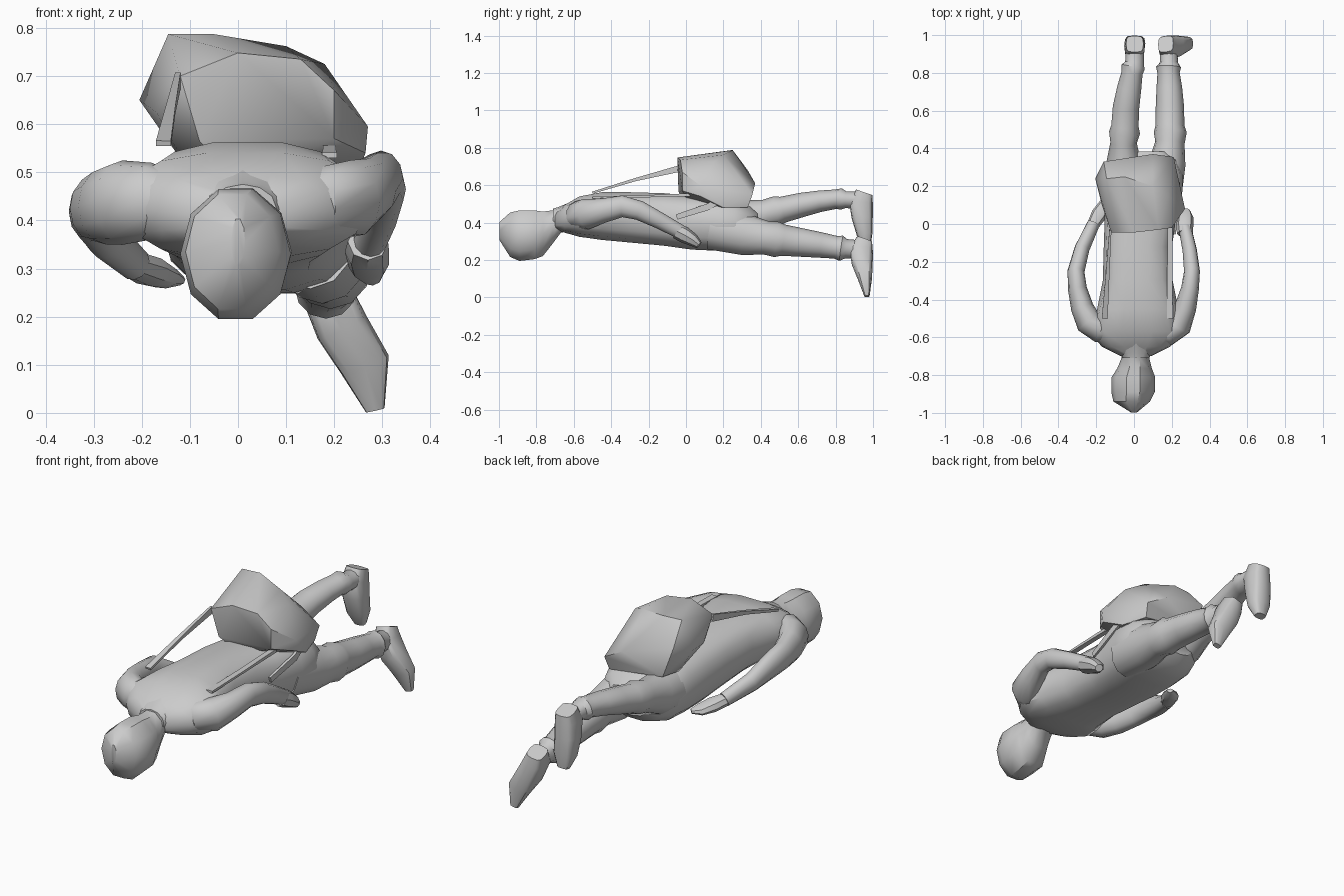
import bpy, bmesh, math
from mathutils import Vector


def finish(name, bm, angle=40):
    bmesh.ops.recalc_face_normals(bm, faces=bm.faces[:])
    me = bpy.data.meshes.new(name)
    bm.to_mesh(me)
    bm.free()
    ob = bpy.data.objects.new(name, me)
    bpy.context.collection.objects.link(ob)
    bpy.ops.object.select_all(action='DESELECT')
    ob.select_set(True)
    bpy.context.view_layer.objects.active = ob
    bpy.ops.object.shade_smooth_by_angle(angle=math.radians(angle))
    return ob


def loft(name, rings, n=12, power=1.0, axis=None, turn=0.0):
    """Skin oval rings (x, y, z, half width, half depth) along their path."""
    bm = bmesh.new()
    loops = []
    pts = [Vector(r[:3]) for r in rings]
    for i, r in enumerate(rings):
        t = axis or pts[min(i + 1, len(pts) - 1)] - pts[max(i - 1, 0)]
        t = Vector(t).normalized()
        u = (Vector((1, 0, 0)) - t * t.x).normalized()
        v = u.cross(t)
        loop = []
        for k in range(n):
            a = 2 * math.pi * k / n + turn
            c, s = math.cos(a), math.sin(a)
            c = math.copysign(abs(c) ** power, c)
            s = math.copysign(abs(s) ** power, s)
            loop.append(bm.verts.new(pts[i] + u * r[3] * c + v * r[4] * s))
        loops.append(loop)
    for a, b in zip(loops, loops[1:]):
        for k in range(n):
            bm.faces.new((a[k], a[(k + 1) % n], b[(k + 1) % n], b[k]))
    bm.faces.new(loops[0])
    bm.faces.new(loops[-1])
    return finish(name, bm)


def hull(name, points, angle=45):
    """Faceted solid wrapped around a few corner points."""
    bm = bmesh.new()
    for p in points:
        bm.verts.new(p)
    bmesh.ops.convex_hull(bm, input=bm.verts[:])
    return finish(name, bm, angle)


Y = (0, 1, 0)

# Head and neck, face down
loft("head", [(0, -.998, .355, .015, .05), (-.012, -.94, .335, .097, .125),
              (-.005, -.89, .33, .115, .142), (-.003, -.81, .335, .115, .137),
              (.003, -.765, .34, .092, .125), (.007, -.715, .375, .075, .095),
              (.01, -.67, .41, .068, .068), (.01, -.60, .43, .08, .07)], n=10, axis=Y)
loft("collar", [(.01, -.71, .425, .07, .05), (.01, -.685, .42, .085, .062),
                (.01, -.63, .425, .13, .08)], axis=Y)

# Torso and hips
loft("torso", [(.01, -.70, .41, .08, .045), (.01, -.65, .42, .18, .075),
               (.015, -.57, .432, .25, .11), (.02, -.45, .435, .215, .13),
               (.02, -.30, .428, .185, .137), (.02, -.12, .417, .18, .143),
               (.035, .03, .40, .19, .147), (.05, .16, .395, .205, .148),
               (.06, .26, .385, .2, .14), (.06, .34, .38, .17, .11),
               (.06, .385, .38, .11, .07)], n=14, power=.75, axis=Y)

# Arms with hands tucked back to the hips
loft("left_arm", [(-.10, -.57, .44, .05, .05), (-.18, -.56, .44, .07, .08),
                  (-.24, -.52, .437, .07, .088),
                  (-.275, -.44, .43, .06, .08), (-.30, -.34, .425, .05, .068),
                  (-.307, -.25, .42, .045, .066), (-.275, -.13, .365, .04, .048),
                  (-.215, 0, .31, .034, .036)])
loft("left_hand", [(-.225, -.02, .312, .03, .03), (-.185, .05, .295, .042, .032),
                   (-.15, .10, .28, .038, .022), (-.12, .13, .275, .015, .01)], n=8)
loft("right_arm", [(.10, -.58, .435, .05, .05), (.18, -.575, .437, .07, .078),
                   (.235, -.535, .445, .072, .082),
                   (.273, -.44, .465, .058, .065), (.297, -.34, .487, .047, .058),
                   (.307, -.25, .465, .042, .052), (.295, -.14, .41, .038, .044),
                   (.27, -.02, .345, .034, .038)])
loft("right_hand", [(.27, -.05, .355, .042, .042), (.268, -.01, .335, .046, .044),
                    (.272, .04, .305, .042, .034), (.28, .07, .28, .02, .02)], n=8)

# Trouser legs with knee folds: right leg hangs low, left leg is raised
loft("right_leg", [(.15, .14, .375, .10, .12), (.175, .32, .335, .098, .11),
                   (.19, .43, .318, .078, .09), (.192, .485, .31, .087, .095),
                   (.19, .52, .306, .077, .084),
                   (.19, .62, .293, .075, .076), (.187, .72, .28, .068, .068),
                   (.183, .80, .268, .059, .061), (.183, .83, .263, .066, .068),
                   (.185, .855, .26, .048, .052), (.183, .93, .255, .046, .05)])
loft("left_leg", [(-.045, .14, .39, .10, .12), (-.055, .32, .42, .093, .1),
                  (-.055, .43, .447, .07, .077), (-.05, .485, .462, .082, .08),
                  (-.048, .52, .47, .072, .07),
                  (-.042, .62, .495, .07, .065), (-.025, .72, .515, .064, .057),
                  (-.01, .80, .525, .056, .052), (-.005, .83, .526, .062, .057),
                  (.003, .855, .522, .05, .045), (.005, .93, .52, .047, .045)])

# Boots with flat soles and toes pointing down
loft("right_boot", [(.168, .953, .305, .042, .045), (.182, .935, .255, .052, .064),
                    (.215, .943, .18, .056, .056), (.264, .957, .10, .053, .038),
                    (.285, .968, .006, .02, .014)], n=12, power=.6)
loft("left_boot", [(.004, .953, .562, .046, .046), (.004, .935, .51, .053, .064),
                   (.003, .942, .43, .055, .057), (.008, .955, .34, .052, .043),
                   (.01, .968, .275, .028, .02)], n=12, power=.6)

# Slumped bag on the lower back
hull("bag", [(-.12, -.045, .70), (0, -.045, .748), (.13, -.03, .735), (.2, -.02, .67),
             (.2, -.02, .57), (-.08, -.04, .565), (0, .02, .48), (.27, .08, .595),
             (.265, .08, .54), (-.145, .24, .787), (-.05, .25, .787), (.1, .2, .762),
             (.18, .15, .725), (-.205, .24, .65), (-.17, .1, .625), (-.16, .33, .68),
             (.1, .37, .61), (.21, .355, .55), (.2, .33, .48), (-.1, .33, .52),
             (.24, .2, .48), (-.1, .2, .5)])

# Straps: flat four-sided strips
for name, path in {
    "left_strap": [(-.155, -.50, .56, .022, .008), (-.14, -.27, .63, .014, .012),
                   (-.125, -.03, .69, .008, .025)],
    "right_strap": [(.19, -.50, .535, .022, .008), (.19, -.25, .54, .02, .008),
                    (.19, .02, .548, .018, .012)],
    "hip_strap": [(.225, .25, .56, .008, .02), (.235, .12, .485, .01, .025),
                  (.215, -.05, .43, .008, .02)],
}.items():
    loft(name, path, n=4, turn=math.pi / 4)
